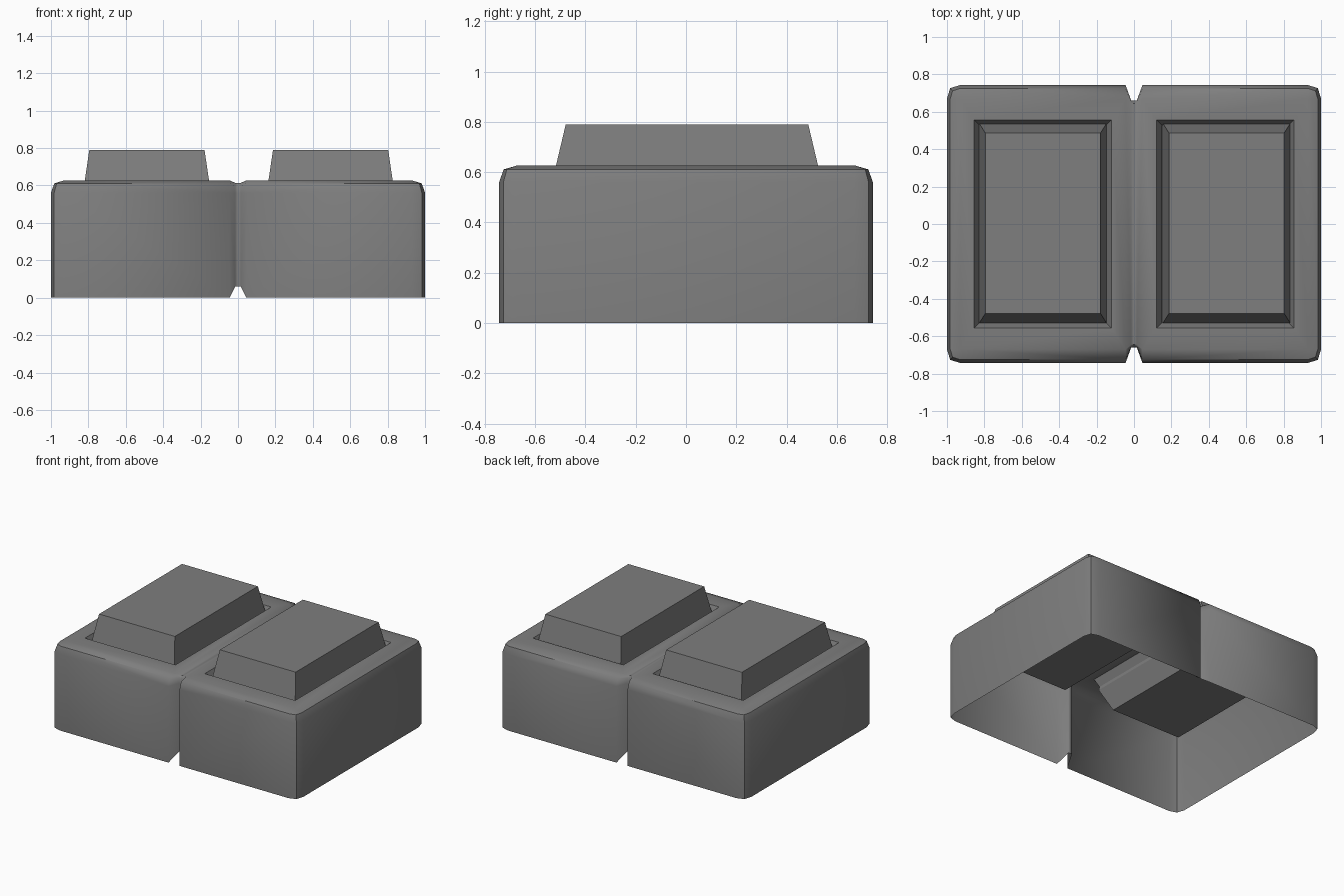
import bpy, bmesh, math

if "Cube" in bpy.data.objects:
    bpy.data.objects.remove(bpy.data.objects["Cube"], do_unlink=True)

grey = bpy.data.materials.new("mid_grey")
grey.use_nodes = True
grey.diffuse_color = (0.21, 0.21, 0.21, 1)
grey.node_tree.nodes["Principled BSDF"].inputs["Base Color"].default_value = grey.diffuse_color


def finish(name, bm):
    bmesh.ops.remove_doubles(bm, verts=bm.verts, dist=0.0005)
    bmesh.ops.recalc_face_normals(bm, faces=bm.faces)
    mesh = bpy.data.meshes.new(name)
    bm.to_mesh(mesh)
    bm.free()
    mesh.materials.append(grey)
    obj = bpy.data.objects.new(name, mesh)
    bpy.context.collection.objects.link(obj)
    return obj


def face(bm, points):
    unique = [p for i, p in enumerate(points) if p not in points[:i]]
    if len(unique) > 2:
        bm.faces.new([bm.verts.new(p) for p in unique])


def rect(cx, cy, hx, hy, z):
    return [(cx + sx * hx, cy + sy * hy, z) for sx, sy in ((-1, -1), (1, -1), (1, 1), (-1, 1))]


def band(bm, lower, upper):
    for i in range(4):
        j = (i + 1) % 4
        face(bm, [lower[i], lower[j], upper[j], upper[i]])


# Open-bottomed housing: half outline, lofted upward over a bevelled top edge
CORE_X, CORE_Y, TOP = 0.93, 0.67, 0.627
HOLE_X, HOLE_HX, HOLE_HY = 0.4875, 0.3675, 0.557
GROOVE_Y, GROOVE_EDGE = 0.645, 0.045
front = [(0, -0.66), (0.015, -0.66), (GROOVE_EDGE, -0.743), (0.93, -0.743), (0.983, -0.726), (1, -0.67)]
outline = front + [(x, -y) for x, y in reversed(front)]
levels = [(0, 1), (0.56, 1), (0.611, 0.75), (TOP, 0)]


def shell_point(p, level):
    z, spread = level
    x, y = p
    in_groove = x < GROOVE_EDGE
    limit = GROOVE_Y if in_groove else CORE_Y
    cx, cy = min(x, CORE_X), max(-limit, min(limit, y))
    if in_groove:    # centre groove sits inside the outer skin
        z = max(0.06, z - 0.013 * (z > 0.6))
    return (cx + (x - cx) * spread, cy + (y - cy) * spread, z)


bm = bmesh.new()
for side in (-1, 1):
    rings = []
    for level in levels:
        ring = [shell_point(p, level) for p in outline]
        rings.append([(side * x, y, z) for x, y, z in ring])
    for low, high in zip(rings, rings[1:]):
        for i in range(len(outline) - 1):
            face(bm, [low[i], low[i + 1], high[i + 1], high[i]])
    # Shallow groove across the top
    top = rings[-1]
    for i in (0, 1):
        face(bm, [top[i], top[i + 1], top[-2 - i], top[-1 - i]])
    # Flat frame around the button opening
    outer = rect(side * (GROOVE_EDGE + CORE_X) / 2, 0, (CORE_X - GROOVE_EDGE) / 2, CORE_Y, TOP)
    band(bm, outer, rect(side * HOLE_X, 0, HOLE_HX, HOLE_HY, TOP))
housing = finish("housing", bm)
bpy.context.view_layer.objects.active = housing
housing.select_set(True)
bpy.ops.object.shade_smooth_by_angle(angle=math.radians(40))
housing.select_set(False)

# The centre groove stays softly shaded along its length
verts = housing.data.vertices
for edge in housing.data.edges:
    a, b = (verts[v].co for v in edge.vertices)
    if max(abs(a.x), abs(b.x)) < GROOVE_EDGE + 0.005 and abs(a.x - b.x) < 0.001:
        edge.use_edge_sharp = False

# Sloped opening rims, and buttons widest at the rim and tapering both ways
for side, label in ((-1, "right"), (1, "left")):
    cx = side * HOLE_X
    bm = bmesh.new()
    band(bm, rect(cx, 0, 0.337, 0.527, 0.56), rect(cx, 0, HOLE_HX, HOLE_HY, TOP))
    finish(label + "_opening_rim", bm)

    bx, by = side * 0.491 + 0.004, 0.004
    bm = bmesh.new()
    base = rect(bx, by, 0.283, 0.463, 0.38)
    waist = rect(bx, by, 0.344, 0.54, 0.545)
    cap = rect(bx, by, 0.308, 0.482, 0.79)
    face(bm, base)
    band(bm, base, waist)
    band(bm, waist, cap)
    face(bm, cap)
    finish(label + "_button", bm)
